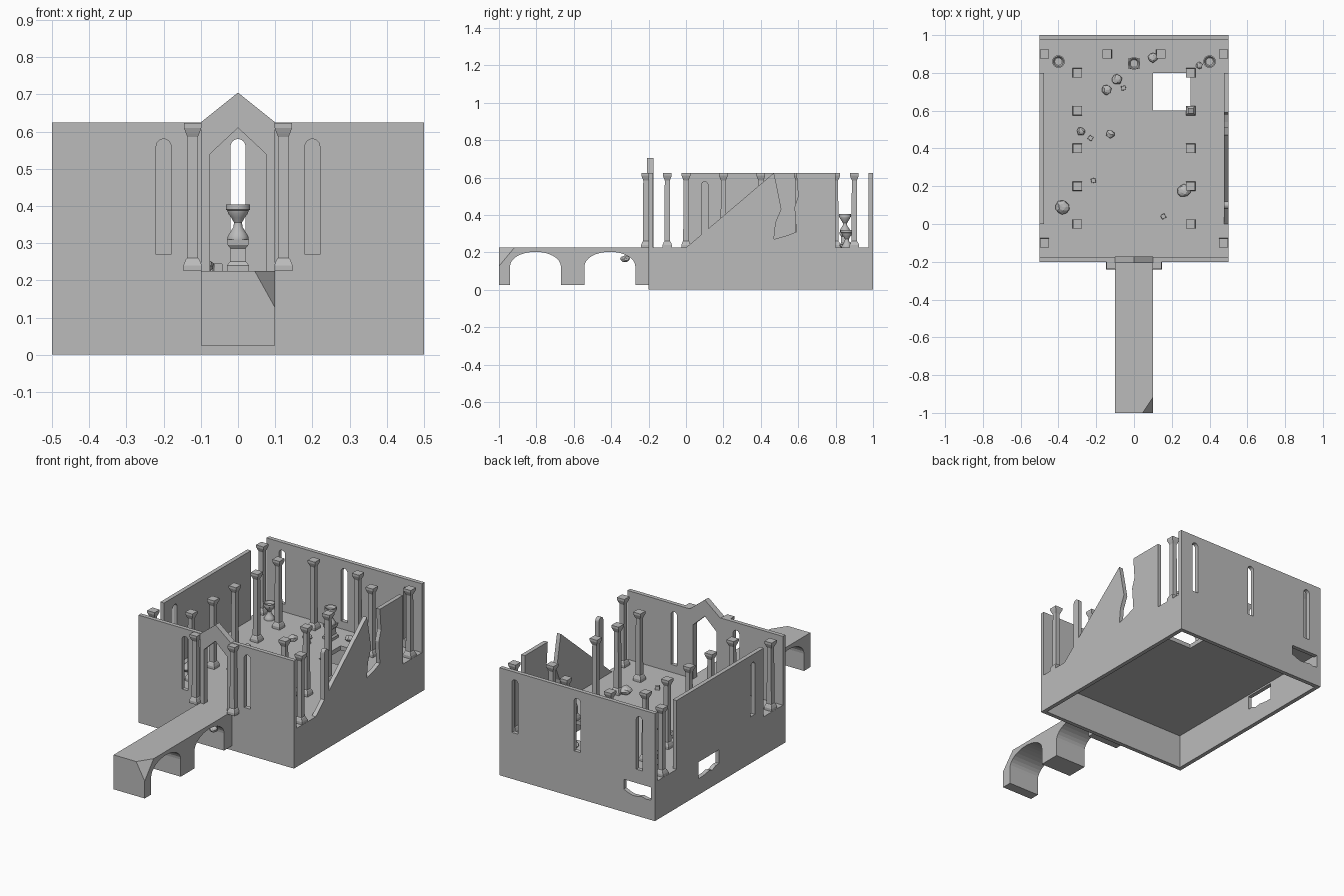
import bpy, bmesh, math, random
from mathutils import Matrix, Vector

random.seed(4)
cube = bpy.data.objects.get("Cube")
if cube:
    bpy.data.objects.remove(cube)

stone = bpy.data.materials.new("grey_stone")
stone.use_nodes = True
GREY = (0.5, 0.5, 0.5, 1)
stone.diffuse_color = GREY
stone.node_tree.nodes["Principled BSDF"].inputs["Base Color"].default_value = GREY

BASE, FLOOR, TOP, T = 0.2, 0.225, 0.625, 0.024
TURN = {
    "x": Matrix(((0, 0, 1), (1, 0, 0), (0, 1, 0))).to_4x4(),
    "y": Matrix.Rotation(math.pi / 2, 4, "X"),
    "z": Matrix.Identity(4),
}


def add(name, mesh):
    mesh.materials.clear()
    mesh.materials.append(stone)
    obj = bpy.data.objects.new(name, mesh)
    bpy.context.collection.objects.link(obj)
    return obj


def plate(name, axis, centre, thick, *loops):
    """Flat slab across an axis; loops after the first are holes."""
    curve = bpy.data.curves.new(name, "CURVE")
    curve.dimensions, curve.fill_mode, curve.extrude = "2D", "BOTH", thick / 2
    for loop in loops:
        spline = curve.splines.new("POLY")
        spline.points.add(len(loop) - 1)
        for point, (u, v) in zip(spline.points, loop):
            point.co = (u, v, 0, 1)
        spline.use_cyclic_u = True
    temp = bpy.data.objects.new(name + "_outline", curve)
    bpy.context.collection.objects.link(temp)
    deps = bpy.context.evaluated_depsgraph_get()
    mesh = bpy.data.meshes.new_from_object(temp.evaluated_get(deps))
    bpy.data.objects.remove(temp)
    shift = Vector([centre if a == axis else 0 for a in "xyz"])
    mesh.transform(Matrix.Translation(shift) @ TURN[axis])
    bm = bmesh.new()
    bm.from_mesh(mesh)
    bmesh.ops.remove_doubles(bm, verts=bm.verts, dist=1e-5)
    bmesh.ops.recalc_face_normals(bm, faces=bm.faces)
    for f in bm.faces:
        f.smooth = False
    bm.to_mesh(mesh)
    bm.free()
    return add(name, mesh)


def rect(u0, v0, u1, v1):
    return [(u0, v0), (u1, v0), (u1, v1), (u0, v1)]


def arch(c, half, low, spring, rise, steps=12):
    """Round-headed outline, running from the right foot to the left foot."""
    head = [(c + half * math.cos(math.pi * i / steps),
             spring + rise * math.sin(math.pi * i / steps)) for i in range(steps + 1)]
    return [(c + half, low)] + head + [(c - half, low)]


def window(c):
    return arch(c, 0.02, 0.27, 0.56, 0.02)


def ragged(u0, v0, u1, v1, n=6):
    """Broken hole with an uneven lower edge."""
    edge = [(u0 + (u1 - u0) * i / n, v0 + random.uniform(0, 0.025)) for i in range(n + 1)]
    return edge + [(u1, v1), (u0, v1)]


def lathe(name, profile, sides, loc):
    bm = bmesh.new()
    grow = math.sqrt(2) if sides == 4 else 1
    rings = []
    for r, z in profile:
        rings.append([bm.verts.new((r * grow * math.cos(a), r * grow * math.sin(a), z))
                      for a in (2 * math.pi * (i + 0.5) / sides for i in range(sides))])
    for lo, hi in zip(rings, rings[1:]):
        for i in range(sides):
            j = (i + 1) % sides
            bm.faces.new((lo[i], lo[j], hi[j], hi[i]))
    bm.faces.new(rings[0][::-1])
    bm.faces.new(rings[-1])
    mesh = bpy.data.meshes.new(name)
    bm.to_mesh(mesh)
    bm.free()
    obj = add(name, mesh)
    obj.location = loc
    return obj


# Hollow base walls and pierced floor
plate("base_front", "y", -0.2 + T / 2, T, rect(-0.5, 0, 0.5, BASE))
plate("base_back", "y", 1 - T / 2, T, rect(-0.5, 0, 0.5, BASE), ragged(-0.475, 0.11, -0.3, 0.19))
plate("base_left", "x", 0.5 - T / 2, T, rect(-0.2, 0, 1, BASE))
plate("base_right", "x", -0.5 + T / 2, T, rect(-0.2, 0, 1, BASE), ragged(0.41, 0.09, 0.6, 0.19))
plate("floor", "z", (BASE + FLOOR) / 2, FLOOR - BASE, rect(-0.5, -0.2, 0.5, 1), rect(0.1, 0.6, 0.3, 0.8))

# Upper walls with round-headed windows
for side, s in (("left", 1), ("right", -1)):
    plate("front_wall_" + side, "y", -0.2 + T / 2, T,
          rect(min(s * 0.1, s * 0.5), FLOOR, max(s * 0.1, s * 0.5), TOP), window(s * 0.2))
plate("back_wall", "y", 1 - T / 2, T, rect(-0.5, FLOOR, 0.5, TOP),
      window(-0.4), window(0), window(0.4))
plate("side_wall_right", "x", -0.5 + T / 2, T, rect(0, FLOOR, 0.8, TOP), window(0.1))
broken = [(0, FLOOR), (0.8, FLOOR), (0.8, TOP), (0.59, TOP), (0.6, 0.5), (0.58, 0.44),
          (0.59, 0.31), (0.54, 0.29), (0.47, 0.27), (0.48, 0.36), (0.51, 0.43),
          (0.48, 0.58), (0.47, TOP)]
plate("side_wall_left", "x", 0.5 - T / 2, T, broken, window(0.1))

# Gabled doorway
plate("doorway", "y", -0.19, 0.035,
      [(-0.1, FLOOR), (-0.075, FLOOR), (-0.075, 0.54), (0, 0.61), (0.075, 0.54),
       (0.075, FLOOR), (0.1, FLOOR), (0.1, TOP), (0, 0.705), (-0.1, TOP)])

# Bridge with two arches and a broken outer corner
outline = [(-1, 0.025)]
for c in (-0.805, -0.407):
    outline += arch(c, 0.136, 0.025, 0.125, 0.078, 16)[::-1]
outline += [(-0.2, 0.025), (-0.2, FLOOR), (-1, FLOOR)]
bridge = plate("bridge", "x", 0, 0.2, outline)
bm = bmesh.new()
bm.from_mesh(bridge.data)
cut = bmesh.ops.bisect_plane(bm, geom=bm.verts[:] + bm.edges[:] + bm.faces[:],
                             plane_co=(0.045, -1, FLOOR),
                             plane_no=Vector((18, -12, 10)).normalized(), clear_outer=True)
bmesh.ops.holes_fill(bm, edges=[e for e in cut["geom_cut"] if isinstance(e, bmesh.types.BMEdge)])
bm.to_mesh(bridge.data)
bm.free()

# Columns: square plinth, shaft and flared cap
column = [(0.025, 0), (0.025, 0.015), (0.019, 0.03), (0.015, 0.035), (0.0135, 0.36),
          (0.018, 0.37), (0.0235, 0.385), (0.0235, 0.398)]
spots = [(s * 0.3, y / 5) for s in (-1, 1) for y in range(5) if (s, y) != (1, 3)]
spots += [(s * x, y) for s in (-1, 1) for x, y in
          ((0.474, 0.9), (0.474, -0.1), (0.142, 0.9), (0.122, -0.215))]
for x, y in spots:
    lathe("column", column, 4, (x, y, FLOOR))
stump = lathe("broken_column", column[:4] + [(0.0145, 0.1)], 4, (0.3, 0.6, FLOOR))
for v in stump.data.vertices:
    if v.co.z > 0.09:
        v.co.z += v.co.x * 1.5

# Urns, the middle one raised on a pedestal
urn = [(0.028, 0), (0.028, 0.008), (0.022, 0.018), (0.012, 0.034), (0.011, 0.046),
       (0.018, 0.058), (0.027, 0.07), (0.029, 0.078), (0.033, 0.08), (0.033, 0.094),
       (0.027, 0.094), (0.02, 0.08)]
for x, y, z in ((-0.4, 0.86, FLOOR), (0.4, 0.86, FLOOR), (0, 0.85, 0.31)):
    obj = lathe("urn", urn, 24, (x, y, z))
    bpy.ops.object.select_all(action="DESELECT")
    obj.select_set(True)
    bpy.context.view_layer.objects.active = obj
    bpy.ops.object.shade_smooth_by_angle(angle=0.6)
lathe("pedestal", [(0.03, 0), (0.03, 0.015), (0.022, 0.025), (0.02, 0.06), (0.028, 0.07),
                   (0.03, 0.085)], 4, (0, 0.85, FLOOR))


# Rubble
def rock(name, x, y, z, r):
    bm = bmesh.new()
    bmesh.ops.create_icosphere(bm, subdivisions=2 if r > 0.015 else 1, radius=r)
    for v in bm.verts:
        v.co *= random.uniform(0.85, 1.08)
        v.co.z *= 0.7
    mesh = bpy.data.meshes.new(name)
    bm.to_mesh(mesh)
    bm.free()
    add(name, mesh).location = (x, y, z)


for x, y, r in ((-0.38, 0.09, 0.038), (0.265, 0.175, 0.035), (-0.28, 0.49, 0.023),
                (-0.125, 0.475, 0.022), (-0.145, 0.71, 0.027), (-0.09, 0.765, 0.027),
                (0.1, 0.88, 0.025), (0.345, 0.84, 0.018)):
    rock("rubble", x, y, FLOOR + r * 0.5, r)
for x, y in ((-0.23, 0.455), (-0.215, 0.23), (0.155, 0.04), (-0.055, 0.72)):
    block = lathe("loose_block", [(0.012, 0), (0.011, 0.02)], 4, (x, y, FLOOR))
    block.rotation_euler.z = random.uniform(0, 1)
rock("fallen_chunk", 0.07, -0.325, 0.165, 0.026)
